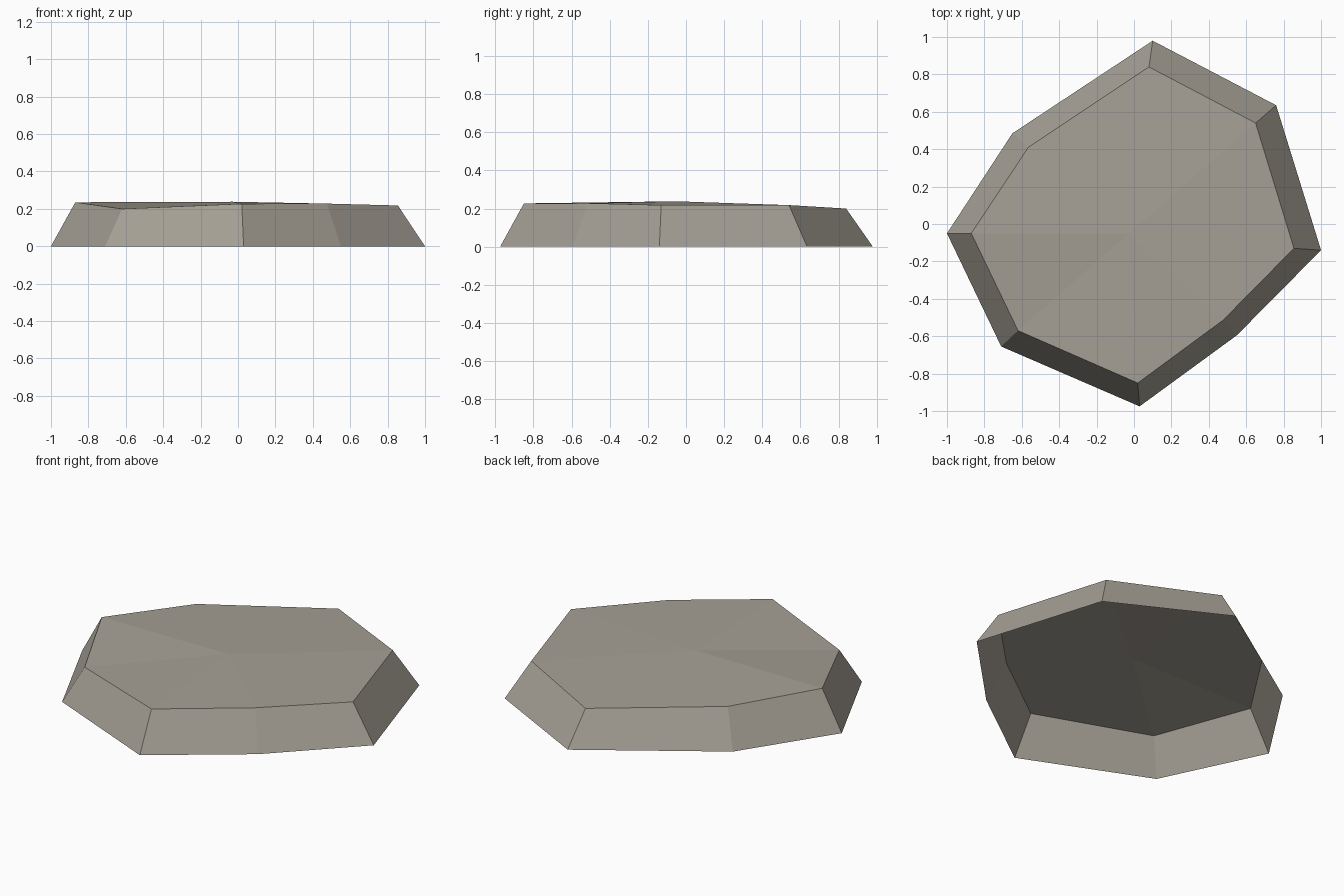
import bpy
import bmesh

cube = bpy.data.objects.get("Cube")
if cube:
    bpy.data.objects.remove(cube, do_unlink=True)

# Warm grey stone
stone = bpy.data.materials.new("warm_grey_stone")
stone.use_nodes = True
colour = (0.38, 0.35, 0.30, 1)
stone.diffuse_color = colour
stone.node_tree.nodes["Principled BSDF"].inputs["Base Color"].default_value = colour

# Rim outlines, counter-clockwise from the back corner
base_rim = [(0.10, 0.98), (-0.65, 0.485), (-1.0, -0.05), (-0.71, -0.655),
            (0.03, -0.975), (0.55, -0.595), (1.0, -0.14), (0.76, 0.635)]
top_rim = [(0.08, 0.84, 0.20), (-0.565, 0.41, 0.22), (-0.87, -0.05, 0.235),
           (-0.62, -0.57, 0.20), (0.02, -0.85, 0.227), (0.475, -0.515, 0.228),
           (0.855, -0.13, 0.218), (0.65, 0.54, 0.218)]

bm = bmesh.new()
low = [bm.verts.new((x, y, 0)) for x, y in base_rim]
high = [bm.verts.new(p) for p in top_rim]
peak = bm.verts.new((-0.03, -0.05, 0.238))

# Sloping walls and a shallow fan on top; the underside stays open
count = len(low)
for i in range(count):
    j = (i + 1) % count
    bm.faces.new((low[i], low[j], high[j], high[i]))
    bm.faces.new((high[i], high[j], peak))

mesh = bpy.data.meshes.new("stone_slab")
bm.to_mesh(mesh)
bm.free()
mesh.materials.append(stone)
slab = bpy.data.objects.new("stone_slab", mesh)
bpy.context.collection.objects.link(slab)
